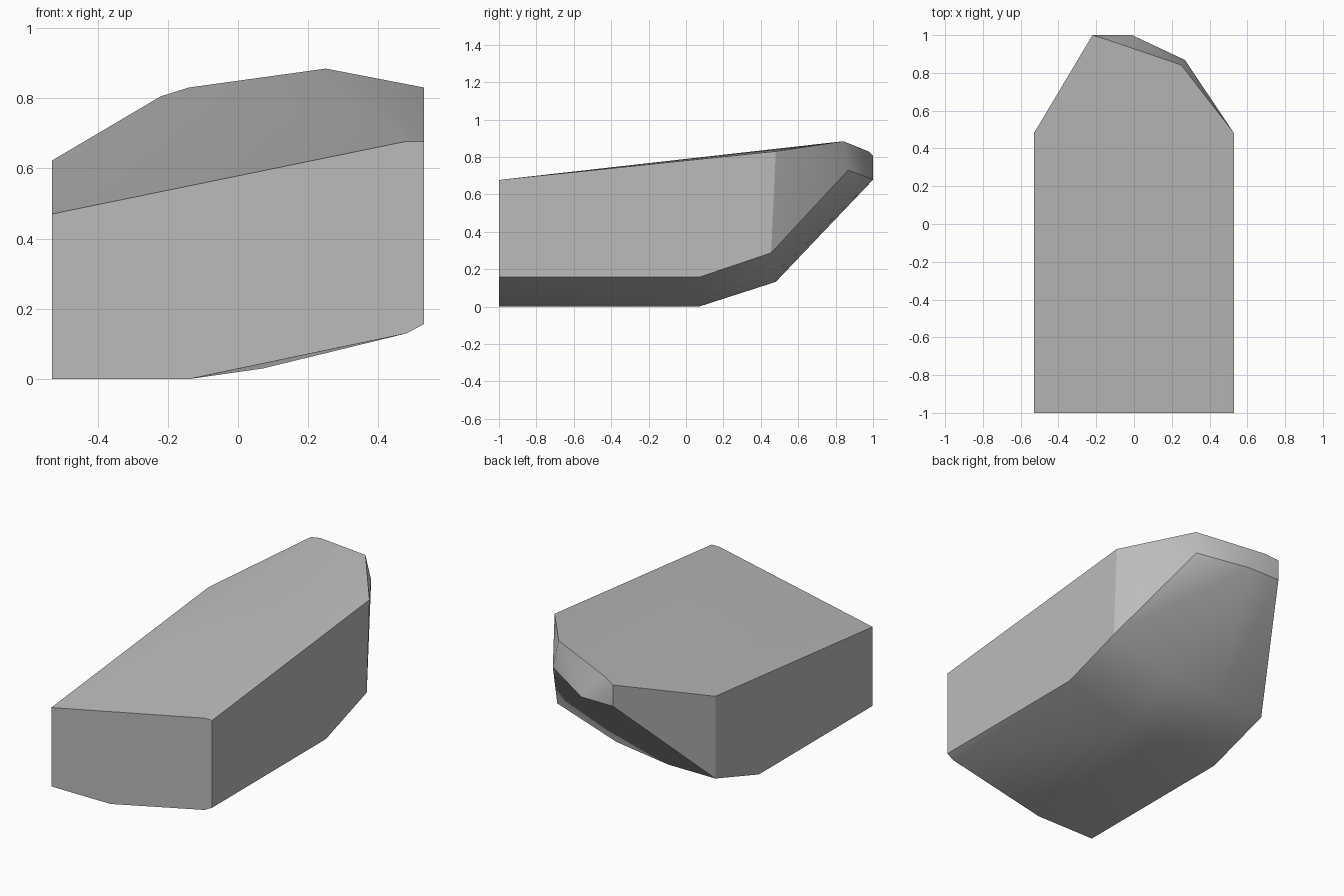
import bpy, bmesh, math

cube = bpy.data.objects.get("Cube")
if cube:
    bpy.data.objects.remove(cube, do_unlink=True)

# Plain grey stone
grey = bpy.data.materials.new("stone_grey")
grey.use_nodes = True
colour = (0.5, 0.5, 0.5, 1)
grey.diffuse_color = colour
grey.node_tree.nodes["Principled BSDF"].inputs["Base Color"].default_value = colour

# Flat front end, as an outline in x and z
front = [(-.53, 0), (-.14, 0), (.48, .13), (.53, .157),
         (.53, .677), (.48, .677), (-.53, .47)]
points = [(x, -1, z) for x, z in front]

# Sloping top rim, then its rounded far end
points += [(-.53, .48, .622), (-.22, 1, .805), (-.14, .975, .83),
           (.25, .842, .884), (.53, .48, .83)]

# Underside: end of the flat run, the first rise, and the raised tip
points += [(-.53, .07, 0), (-.14, .07, 0), (.07, .07, .03), (.53, .07, .157)]
points += [(-.53, .48, .132), (-.22, .48, .132), (.13, .47, .17), (.53, .455, .287)]
points += [(-.22, 1, .678), (-.01, 1, .678), (.27, .868, .73)]

# Wrap the corners in one convex skin
bm = bmesh.new()
for p in points:
    bm.verts.new(p)
hull = bmesh.ops.convex_hull(bm, input=bm.verts)
spare = {e for e in hull["geom_interior"] + hull["geom_unused"]
         if isinstance(e, bmesh.types.BMVert)}
bmesh.ops.delete(bm, geom=list(spare), context="VERTS")
bmesh.ops.dissolve_limit(bm, angle_limit=math.radians(1), verts=bm.verts, edges=bm.edges)
bmesh.ops.recalc_face_normals(bm, faces=bm.faces)
mesh = bpy.data.meshes.new("stone_slab")
bm.to_mesh(mesh)
bm.free()
mesh.materials.append(grey)

slab = bpy.data.objects.new("stone_slab", mesh)
bpy.context.collection.objects.link(slab)

# Soft shading over the shallow creases, sharp rims
bpy.context.view_layer.objects.active = slab
slab.select_set(True)
bpy.ops.object.shade_smooth_by_angle(angle=math.radians(30))
